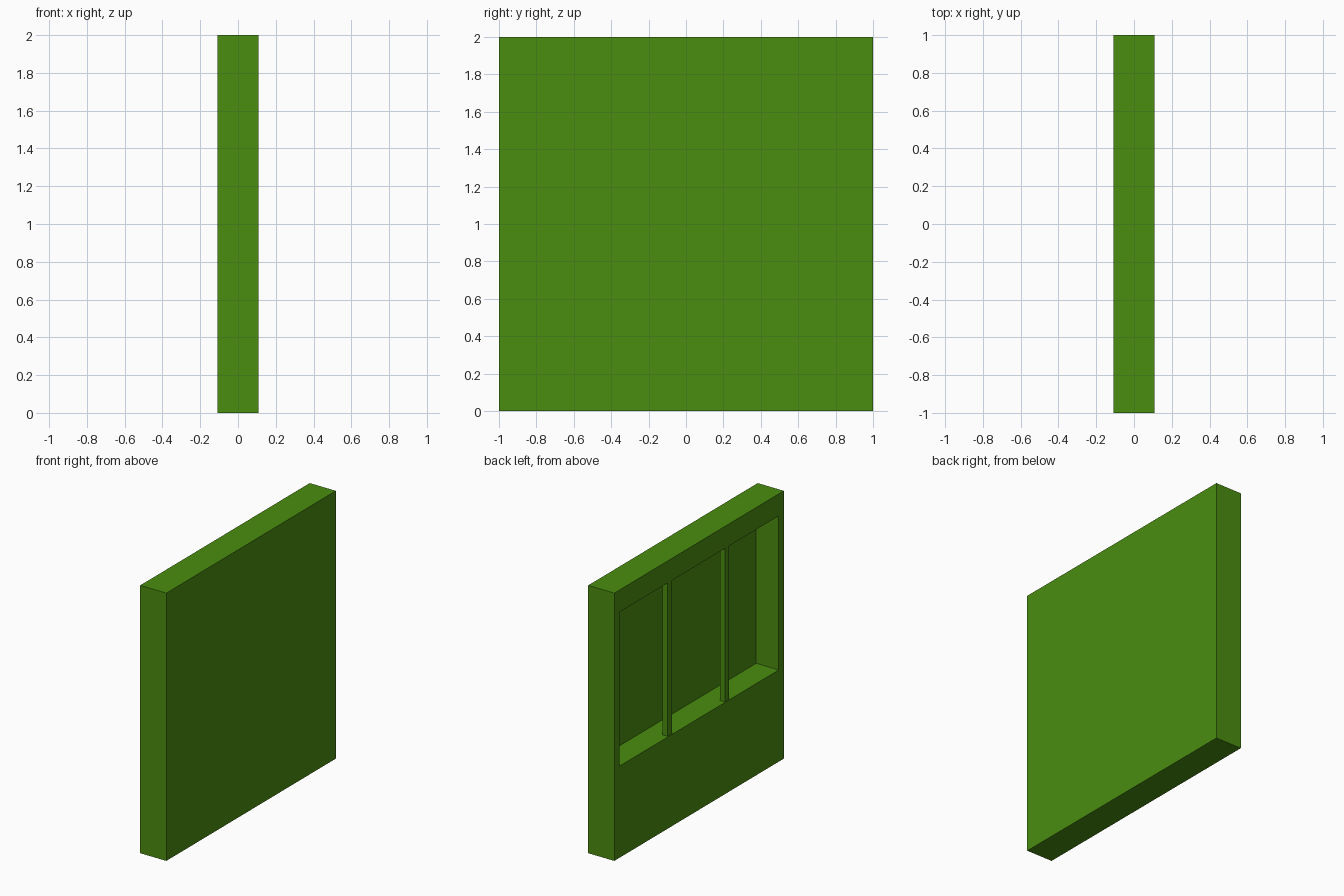
import bpy, bmesh
from mathutils import Vector

if "Cube" in bpy.data.objects:
    bpy.data.objects.remove(bpy.data.objects["Cube"])

HX = 0.108                    # half thickness of the wall
WIN_Y, WIN_Z = 0.94, (0.685, 1.835)
BACK_X = 0.078                # depth plane of the window recess

green = bpy.data.materials.new("green")
green.diffuse_color = (0.07, 0.27, 0.005, 1)
green.use_nodes = True
green.node_tree.nodes["Principled BSDF"].inputs["Base Color"].default_value = green.diffuse_color


def add_object(name, bm):
    bmesh.ops.recalc_face_normals(bm, faces=bm.faces)
    mesh = bpy.data.meshes.new(name)
    bm.to_mesh(mesh)
    bm.free()
    mesh.materials.append(green)
    obj = bpy.data.objects.new(name, mesh)
    bpy.context.collection.objects.link(obj)
    return obj


def box_bm(lo, hi):
    lo, hi = Vector(lo), Vector(hi)
    bm = bmesh.new()
    bmesh.ops.create_cube(bm, size=1)
    bmesh.ops.scale(bm, vec=hi - lo, verts=bm.verts)
    bmesh.ops.translate(bm, vec=(lo + hi) / 2, verts=bm.verts)
    return bm


# Wall panel with a window recess sunk into its -x side
bm = box_bm((-HX, -1, 0), (HX, 1, 2))
face = min(bm.faces, key=lambda f: f.calc_center_median().x)
bmesh.ops.inset_region(bm, faces=[face], thickness=0.06)
for v in face.verts:
    v.co.y = WIN_Y if v.co.y > 0 else -WIN_Y
    v.co.z = WIN_Z[1] if v.co.z > 1 else WIN_Z[0]
pane = bmesh.ops.extrude_discrete_faces(bm, faces=[face])["faces"][0]
for v in pane.verts:
    v.co.x = BACK_X
add_object("wall_panel", bm)

# Two upright bars dividing the opening into thirds
for name, y in (("left_window_bar", 0.337), ("right_window_bar", -0.337)):
    add_object(name, box_bm((-0.103, y - 0.026, WIN_Z[0]),
                            (-0.062, y + 0.026, WIN_Z[1])))
